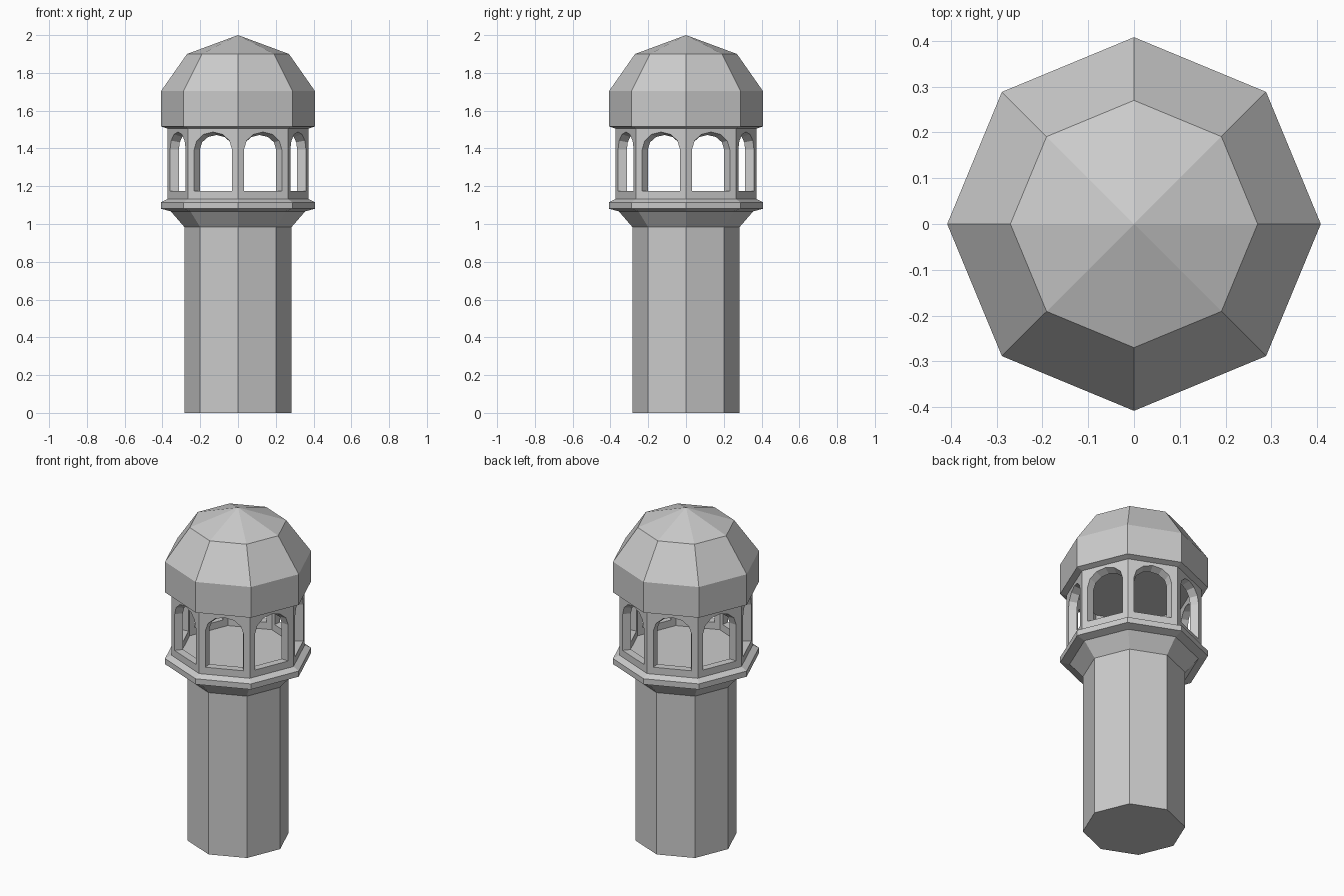
import bpy, bmesh
from math import pi, sin, cos

if "Cube" in bpy.data.objects:
    bpy.data.objects.remove(bpy.data.objects["Cube"])

SIDES = 8


def finish(bm, name):
    bmesh.ops.remove_doubles(bm, verts=bm.verts, dist=1e-5)
    bmesh.ops.recalc_face_normals(bm, faces=bm.faces)
    me = bpy.data.meshes.new(name)
    bm.to_mesh(me)
    bm.free()
    ob = bpy.data.objects.new(name, me)
    bpy.context.collection.objects.link(ob)
    return ob


def octagon_lathe(name, profile):
    """Stack of octagonal rings (radius, z); ends are capped, radius 0 is a point."""
    bm = bmesh.new()
    rings = []
    for r, z in profile:
        n = SIDES if r > 0 else 1
        rings.append([bm.verts.new((r * cos(2 * pi * k / SIDES), r * sin(2 * pi * k / SIDES), z))
                      for k in range(n)])
    for a, b in zip(rings, rings[1:]):
        for k in range(SIDES):
            j = (k + 1) % SIDES
            if len(b) == 1:
                bm.faces.new((a[k], a[j], b[0]))
            else:
                bm.faces.new((a[k], a[j], b[j], b[k]))
    for ring in (rings[0], rings[-1]):
        if len(ring) > 1:
            bm.faces.new(ring)
    return finish(bm, name)


# shaft with flared collar and balcony ledge
octagon_lathe("shaft_and_ledge", [(0.283, 0), (0.283, 0.983), (0.356, 1.067), (0.408, 1.081),
                                  (0.408, 1.115), (0.372, 1.133)])

# faceted dome with overhanging rim
octagon_lathe("dome", [(0.372, 1.505), (0.408, 1.517), (0.408, 1.703), (0.27, 1.9), (0, 2.0)])

# lantern room: eight panels, each with an arched opening and splayed reveal
R, INNER = 0.373, 0.87
BOTTOM, SILL, SPRING, TOP = 1.133, 1.175, 1.395, 1.505
APOTHEM, HALF, WIN = R * cos(pi / 8), R * sin(pi / 8), 0.108


def window_loop(rise):
    arch = [(-WIN * cos(pi * i / 6), SPRING + rise * sin(pi * i / 6)) for i in range(7)]
    return [(-WIN, SILL)] + arch + [(WIN, SILL)]


border = [(-HALF, BOTTOM), (-HALF, SPRING), (-HALF, TOP), (-WIN / 2, TOP), (0, TOP),
          (WIN / 2, TOP), (HALF, TOP), (HALF, SPRING), (HALF, BOTTOM)]
loops = [(border, 1), (window_loop(0.092), 1), (window_loop(0.076), INNER), (border, INNER)]

bm = bmesh.new()
for k in range(SIDES):
    a = 2 * pi * (k + 0.5) / SIDES
    rings = []
    for pts, s in loops:
        rings.append([bm.verts.new((s * (APOTHEM * cos(a) - u * sin(a)),
                                    s * (APOTHEM * sin(a) + u * cos(a)), z)) for u, z in pts])
    for p, q in zip(rings, rings[1:]):
        for i in range(len(p)):
            j = (i + 1) % len(p)
            bm.faces.new((p[i], p[j], q[j], q[i]))
finish(bm, "lantern_wall")
